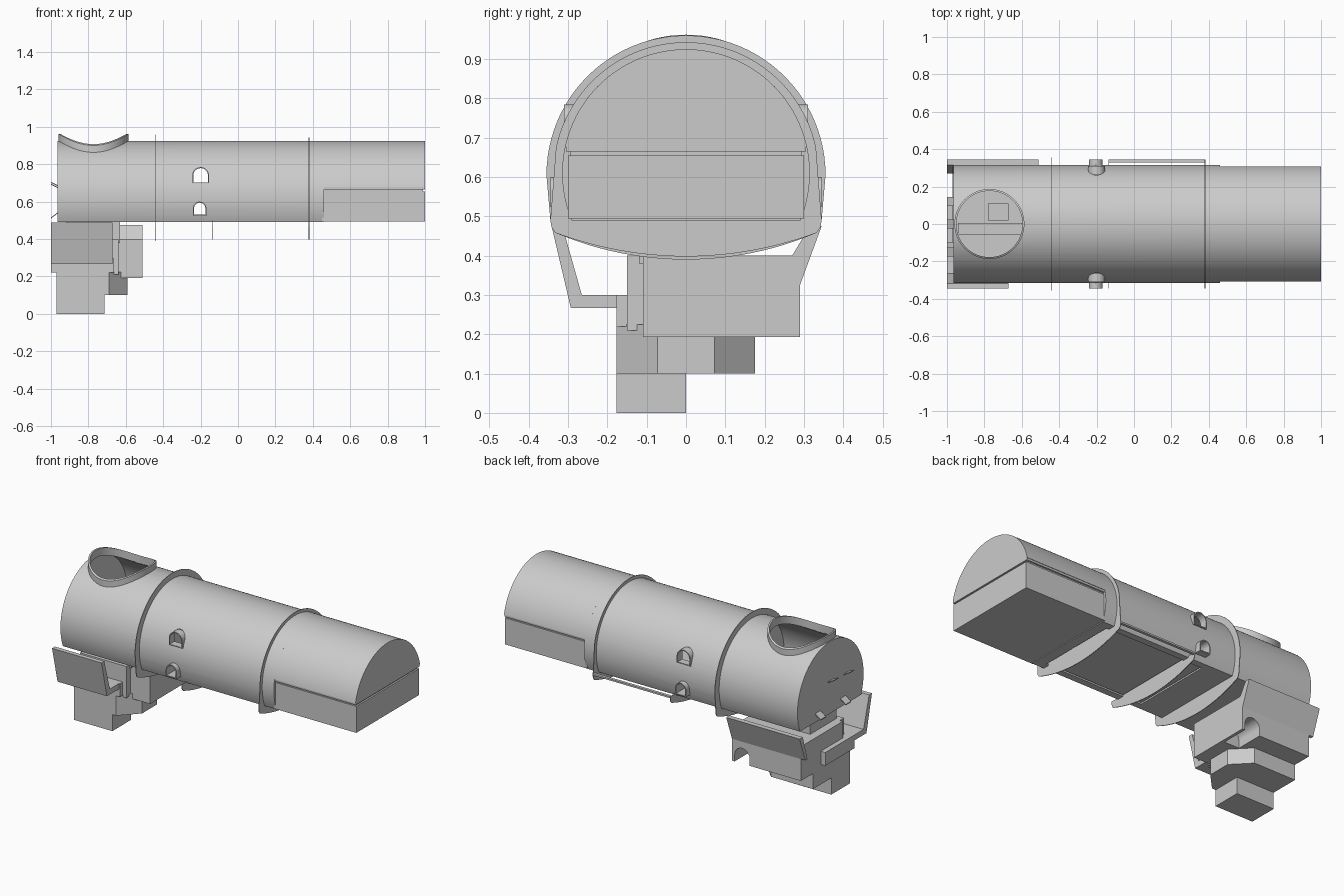
import bpy, bmesh, math
from mathutils import Vector

cube = bpy.data.objects.get("Cube")
if cube:
    bpy.data.objects.remove(cube, do_unlink=True)

gray = bpy.data.materials.new("light_gray")
gray.use_nodes = True
gray.diffuse_color = (0.6, 0.6, 0.6, 1)
gray.node_tree.nodes["Principled BSDF"].inputs["Base Color"].default_value = (0.6, 0.6, 0.6, 1)

CZ, R = 0.61, 0.315          # barrel axis height and radius


def finish(name, bm, smooth=False):
    bmesh.ops.recalc_face_normals(bm, faces=bm.faces)
    me = bpy.data.meshes.new(name)
    bm.to_mesh(me)
    bm.free()
    ob = bpy.data.objects.new(name, me)
    bpy.context.collection.objects.link(ob)
    me.materials.append(gray)
    if smooth:
        activate(ob)
        bpy.ops.object.shade_smooth_by_angle(angle=math.radians(30))
    return ob


def activate(ob):
    bpy.ops.object.select_all(action='DESELECT')
    ob.select_set(True)
    bpy.context.view_layer.objects.active = ob


def prism(name, pts, axis, a, b, smooth=False):
    """Extrude a 2D outline along x (points y,z), y (points x,z) or z (points x,y)."""
    place = {"x": lambda p, q, t: (t, p, q),
             "y": lambda p, q, t: (p, t, q),
             "z": lambda p, q, t: (p, q, t)}[axis]
    bm = bmesh.new()
    face = bm.faces.new([bm.verts.new(place(p, q, a)) for p, q in pts])
    ext = bmesh.ops.extrude_face_region(bm, geom=[face])
    moved = [v for v in ext["geom"] if isinstance(v, bmesh.types.BMVert)]
    bmesh.ops.translate(bm, verts=moved, vec=Vector(place(0, 0, b - a)))
    return finish(name, bm, smooth)


def box(name, x, y, z):
    return prism(name, [(x[0], y[0]), (x[1], y[0]), (x[1], y[1]), (x[0], y[1])], "z", *z)


def cut(ob, cutters):
    for c in cutters:
        c.hide_render = True
        mod = ob.modifiers.new("cut", 'BOOLEAN')
        mod.operation, mod.solver, mod.object = 'DIFFERENCE', 'EXACT', c
        activate(ob)
        bpy.ops.object.modifier_apply(modifier=mod.name)
        bpy.data.objects.remove(c, do_unlink=True)


def arc(cx, cz, r, a, b, n):
    return [(cx + r * math.cos(math.radians(a + (b - a) * i / n)),
             cz + r * math.sin(math.radians(a + (b - a) * i / n))) for i in range(n + 1)]


def barrel_outline(r, floor):
    a = math.degrees(math.asin((floor - CZ) / r))
    return arc(0, CZ, r, a, 180 - a, 64)


def arch(cx, half, low, top):
    return [(cx - half, low), (cx + half, low)] + arc(cx, top - half, half, 0, 180, 16)


# Hollow barrel with filler hole, side windows and a recess underneath
HX, HR = -0.773, 0.187
barrel = prism("barrel", barrel_outline(R, 0.49), "x", -0.965, 0.46)
windows = [(-0.2, 0.045, 0.70, 0.785, 0.31), (-0.205, 0.036, 0.527, 0.60, 0.345)]
cut(barrel, [
    prism("inner_cutter", barrel_outline(R - 0.01, 0.5), "x", -0.955, 0.45),
    prism("hole_cutter", arc(HX, 0, HR - 0.006, 0, 354, 59), "z", 0.7, 1.2),
    box("recess_cutter", (-0.26, 0.4), (-0.25, 0.25), (0.4, 0.508)),
] + [prism("window_cutter", arch(*w[:4]), "y", -0.5, 0.5) for w in windows])
activate(barrel)
bpy.ops.object.shade_smooth_by_angle(angle=math.radians(30))
box("recess_ceiling", (-0.28, 0.45), (-0.28, 0.28), (0.515, 0.524))

# Tail: rounded roof, groove and lower box
prism("tail_roof", barrel_outline(R, 0.677), "x", 0.45, 1, True)
box("tail_lip", (0.45, 1), (-0.305, 0.305), (0.665, 0.677))
box("tail_groove", (0.45, 0.99), (-0.294, 0.294), (0.65, 0.67))
box("tail_box", (0.45, 1), (-0.3, 0.3), (0.495, 0.655))

# Saddle collar around the filler hole
bm = bmesh.new()
N = 64
loops = []
for r, up in ((HR, -0.01), (HR, 0.037), (HR - 0.01, 0.037), (HR - 0.01, -0.01)):
    loop = []
    for i in range(N):
        t = 2 * math.pi * i / N
        y = r * math.sin(t)
        loop.append(bm.verts.new((HX + r * math.cos(t), y, CZ + math.sqrt(R * R - y * y) + up)))
    loops.append(loop)
for k in range(4):
    p, q = loops[k], loops[(k + 1) % 4]
    for i in range(N):
        j = (i + 1) % N
        bm.faces.new((p[i], p[j], q[j], q[i]))
finish("filler_collar", bm, True)

# Projecting window frames on both sides
for n, (cx, half, low, top, reach) in enumerate(windows):
    for s in (-1, 1):
        frame = prism("window_frame", arch(cx, half, low - 0.003, top), "y", s * 0.265, s * reach)
        cut(frame, [prism("frame_cutter", arch(cx, half - 0.006, low + 0.003, top - 0.006),
                          "y", s * 0.2, s * 0.4)])
        frame.name = ("upper", "lower")[n] + "_window_frame_" + ("left" if s > 0 else "right")


# Thin hoops round the barrel, with a sagging lower edge
def belly(bottom):
    """Curved lower edge from the +y corner to the -y corner."""
    half, edge = 0.332, 0.458
    sag = edge - bottom
    r = (half * half + sag * sag) / (2 * sag)
    a = math.degrees(math.asin(half / r))
    return arc(0, bottom + r, r, -90 + a, -90 - a, 24)


def hoop(name, x, r, start, bottom):
    top = arc(0, CZ - 0.005, r, 180 - start, start, 48)
    prism(name, top + [(0.345, 0.49), (0.342, 0.472)] + belly(bottom)
          + [(-0.342, 0.472), (-0.345, 0.49)], "x", x - 0.002, x + 0.002)


hoop("front_hoop", -0.44, 0.355, 0, 0.39)
hoop("rear_hoop", 0.38, 0.338, 12, 0.398)
prism("belly_strap", [(-0.345, 0.5), (0.345, 0.5), (0.342, 0.472)] + belly(0.398)
      + [(-0.342, 0.472)], "x", -0.137, -0.133)
box("side_rail", (-0.135, 0.378), (0.328, 0.345), (0.49, 0.5))

# Mount under the front end: flared sides and stepped blocks
prism("right_flared_side", [(-0.345, 0.488), (-0.293, 0.267), (-0.17, 0.267),
                            (-0.17, 0.3), (-0.265, 0.3), (-0.318, 0.488)], "x", -1, -0.67)
saddle = prism("mount_saddle", [(-0.11, 0.193), (0.29, 0.193), (0.29, 0.325), (0.345, 0.475),
                                (0.315, 0.475), (0.27, 0.4), (-0.11, 0.4)], "x", -0.97, -0.51)
cut(saddle, [prism("notch_cutter", arch(-0.578, 0.05, 0.15, 0.285), "y", 0.12, 0.5)])
prism("left_flared_side", [(0.27, 0.325), (0.29, 0.325), (0.345, 0.475), (0.315, 0.475)],
      "x", -1, -0.96)
box("mount_core", (-1, -0.665), (-0.177, 0.1), (0.22, 0.3))
box("mount_step", (-0.95, -0.64), (-0.15, 0.15), (0.21, 0.4))
box("mount_neck", (-0.92, -0.63), (-0.12, 0.13), (0.38, 0.5))
prism("chamfered_block", [(-0.97, -0.177), (-0.69, -0.177), (-0.59, -0.072), (-0.59, 0.072),
                          (-0.69, 0.175), (-0.97, 0.175)], "z", 0.1, 0.225)
box("foot", (-0.97, -0.715), (-0.177, 0), (0, 0.11))

# Parts seen through the filler hole
box("inner_bench", (-0.94, -0.59), (-0.06, 0.005), (0.495, 0.54))
box("inner_block", (-0.78, -0.67), (0.02, 0.11), (0.495, 0.56))

# Small slanted fins on the front end cap
for y, z, rise in ((-0.15, 0.67, 0.02), (0.0, 0.68, 0.02), (-0.12, 0.54, -0.03), (0.12, 0.54, -0.03)):
    prism("cap_fin", [(-0.96, z), (-1, z + rise), (-1, z + rise + 0.006), (-0.96, z + 0.006)],
          "y", y - 0.025, y + 0.025)
